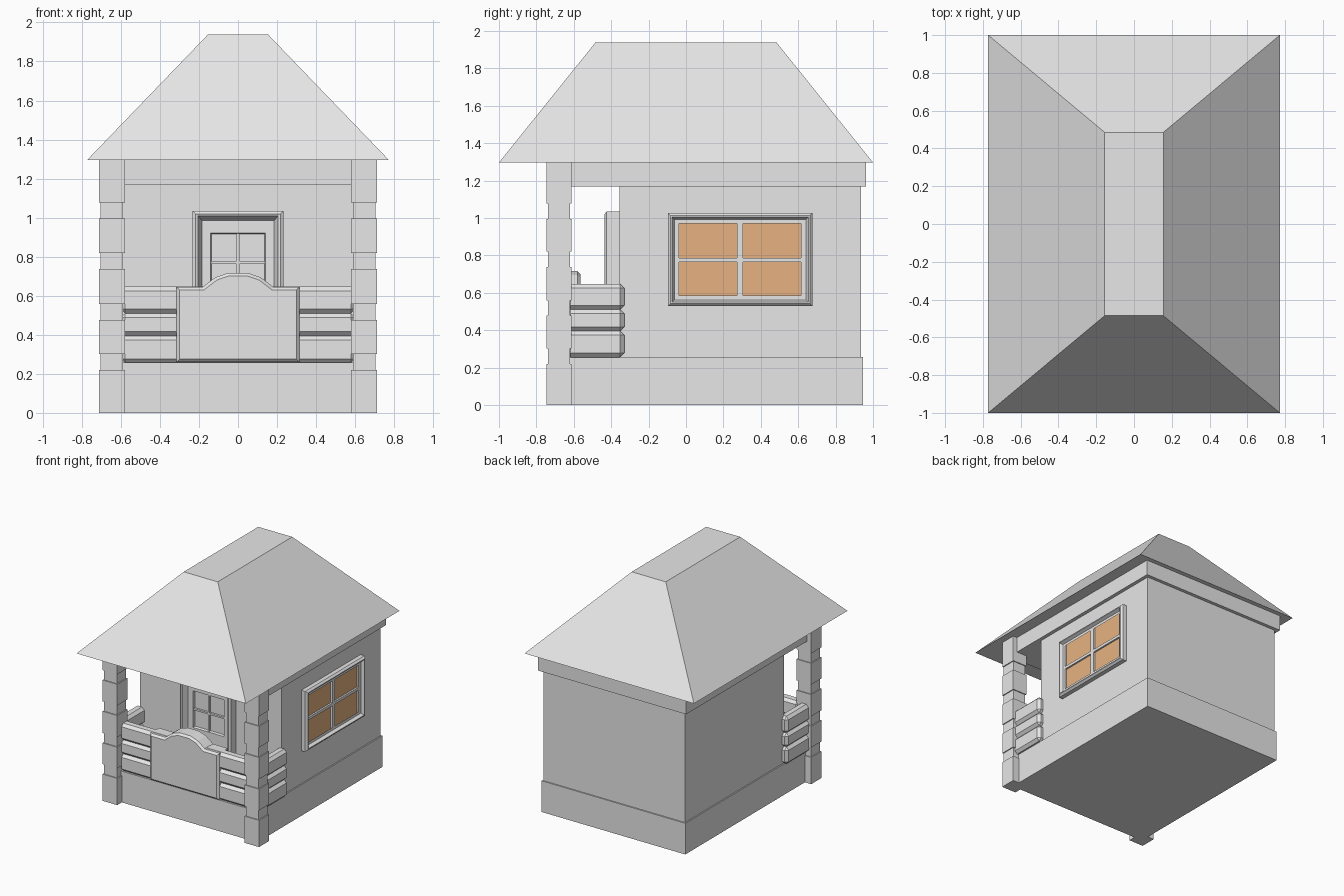
import bpy
import bmesh

cube = bpy.data.objects.get("Cube")
if cube:
    bpy.data.objects.remove(cube, do_unlink=True)


def material(name, rgb):
    m = bpy.data.materials.new(name)
    m.use_nodes = True
    m.diffuse_color = (*rgb, 1)
    m.node_tree.nodes["Principled BSDF"].inputs["Base Color"].default_value = (*rgb, 1)
    return m


GREY = material("plain grey", (0.8, 0.8, 0.8))
ORANGE = material("warm orange", (0.8, 0.45, 0.22))


def finish(bm, name, mats=(GREY,), bevel=0):
    if bevel:
        bmesh.ops.bevel(bm, geom=bm.edges[:], offset=bevel, segments=1,
                        affect='EDGES', clamp_overlap=True)
    bmesh.ops.recalc_face_normals(bm, faces=bm.faces[:])
    mesh = bpy.data.meshes.new(name)
    bm.to_mesh(mesh)
    bm.free()
    for m in mats:
        mesh.materials.append(m)
    ob = bpy.data.objects.new(name, mesh)
    bpy.context.collection.objects.link(ob)
    return ob


def add_box(bm, x, y, z):
    verts = bmesh.ops.create_cube(bm, size=1)["verts"]
    for v in verts:
        for i, (lo, hi) in enumerate((x, y, z)):
            v.co[i] = lo if v.co[i] < 0 else hi
    return verts


def box(name, x, y, z, bevel=0):
    bm = bmesh.new()
    add_box(bm, x, y, z)
    return finish(bm, name, bevel=bevel)


def loft_rects(name, rects, place, mats=(GREY,), cap_material=0):
    """Bridge nested rectangles (u0, u1, v0, v1, height) and cap the last."""
    bm = bmesh.new()
    loops = []
    for u0, u1, v0, v1, w in rects:
        corners = ((u0, v0), (u1, v0), (u1, v1), (u0, v1))
        loops.append([bm.verts.new(place(u, v, w)) for u, v in corners])
    for a, b in zip(loops, loops[1:]):
        for i in range(4):
            j = (i + 1) % 4
            bm.faces.new((a[i], a[j], b[j], b[i]))
    bm.faces.new(loops[0][::-1])
    bm.faces.new(loops[-1]).material_index = cap_material
    return finish(bm, name, mats)


# Main body
box("base", (-0.655, 0.655), (-0.685, 0.945), (0, 0.257))
box("walls", (-0.645, 0.645), (-0.355, 0.935), (0.25, 1.17))
box("eaves_beam", (-0.675, 0.675), (-0.705, 0.963), (1.167, 1.297))

# Hipped roof with a flat top
loft_rects("roof", [(-0.772, 0.772, -1, 1, 1.296),
                    (-0.155, 0.155, -0.485, 0.485, 1.937)],
           lambda u, v, w: (u, v, w))

# Corner posts of stacked blocks with narrow joints
joints = [0.22, 0.477, 0.738, 0.995]
for side, s in (("left", 1), ("right", -1)):
    bm = bmesh.new()
    bottom = 0
    for top in joints + [1.3]:
        add_box(bm, sorted((s * 0.58, s * 0.713)), (-0.745, -0.612), (bottom, top))
        bottom = top + 0.082
    add_box(bm, sorted((s * 0.588, s * 0.705)), (-0.737, -0.62), (0.1, 1.2))
    finish(bm, side + "_post")

# Porch railing of chamfered boards
for n, (z0, z1) in enumerate(((0.255, 0.395), (0.395, 0.51), (0.51, 0.647)), 1):
    box(f"front_board_{n}", (-0.6, 0.6), (-0.69, -0.6), (z0, z1), 0.022)
    for side, s in (("left", 1), ("right", -1)):
        box(f"{side}_board_{n}", sorted((s * 0.605, s * 0.69)),
            (-0.64, -0.33), (z0, z1), 0.022)

# Arched panel in the middle of the railing
half = [(0.315, 0.26), (0.315, 0.645), (0.18, 0.645), (0.155, 0.665),
        (0.115, 0.695), (0.05, 0.717)]
outline = half + [(-x, z) for x, z in reversed(half)]
bm = bmesh.new()
front = bm.faces.new([bm.verts.new((x, -0.705, z)) for x, z in outline])
ext = bmesh.ops.extrude_face_region(bm, geom=[front], use_keep_orig=True)
for v in ext["geom"]:
    if isinstance(v, bmesh.types.BMVert):
        v.co.y = -0.565
bmesh.ops.recalc_face_normals(bm, faces=bm.faces[:])
rims = [e for e in bm.edges if abs(e.verts[0].co.y - e.verts[1].co.y) < 0.01]
bmesh.ops.bevel(bm, geom=rims, offset=0.016, segments=1, affect='EDGES')
finish(bm, "arched_panel")


# Door with its frame and a four-pane light
def on_front(u, v, w):
    return (u, -0.355 - w, v)


def door_rect(half_width, top, w, low=0.257):
    return (-half_width, half_width, low, top, w)


loft_rects("door", [door_rect(0.232, 1.035, -0.01), door_rect(0.232, 1.035, 0.07),
                    door_rect(0.217, 1.02, 0.08), door_rect(0.205, 1.008, 0.075),
                    door_rect(0.185, 0.985, 0.03),
                    door_rect(0.14, 0.922, 0.03, 0.62),
                    door_rect(0.135, 0.917, 0.01, 0.625)], on_front)
box("door_upright_bar", (-0.007, 0.007), (-0.382, -0.36), (0.62, 0.92))
box("door_cross_bar", (-0.138, 0.138), (-0.382, -0.36), (0.763, 0.777))


# Side window with coloured panes
def on_left(u, v, w):
    return (0.645 + w, u, v)


def window_rect(inset, w):
    return (-0.096 + inset, 0.676 - inset, 0.528 + inset, 1.026 - inset, w)


loft_rects("window", [window_rect(0, -0.01), window_rect(0, 0.035),
                      window_rect(0.014, 0.05), window_rect(0.022, 0.05),
                      window_rect(0.034, 0.025), window_rect(0.057, 0.025),
                      window_rect(0.06, 0.012), window_rect(0.0605, 0.012)][:6]
           + [(-0.037, 0.615, 0.57, 0.986, 0.025), (-0.037, 0.615, 0.57, 0.986, 0.01)],
           on_left, (GREY, ORANGE), 1)
box("window_upright_bar", (0.65, 0.67), (0.272, 0.306), (0.57, 0.987))
box("window_cross_bar", (0.65, 0.669), (-0.037, 0.615), (0.763, 0.786))
